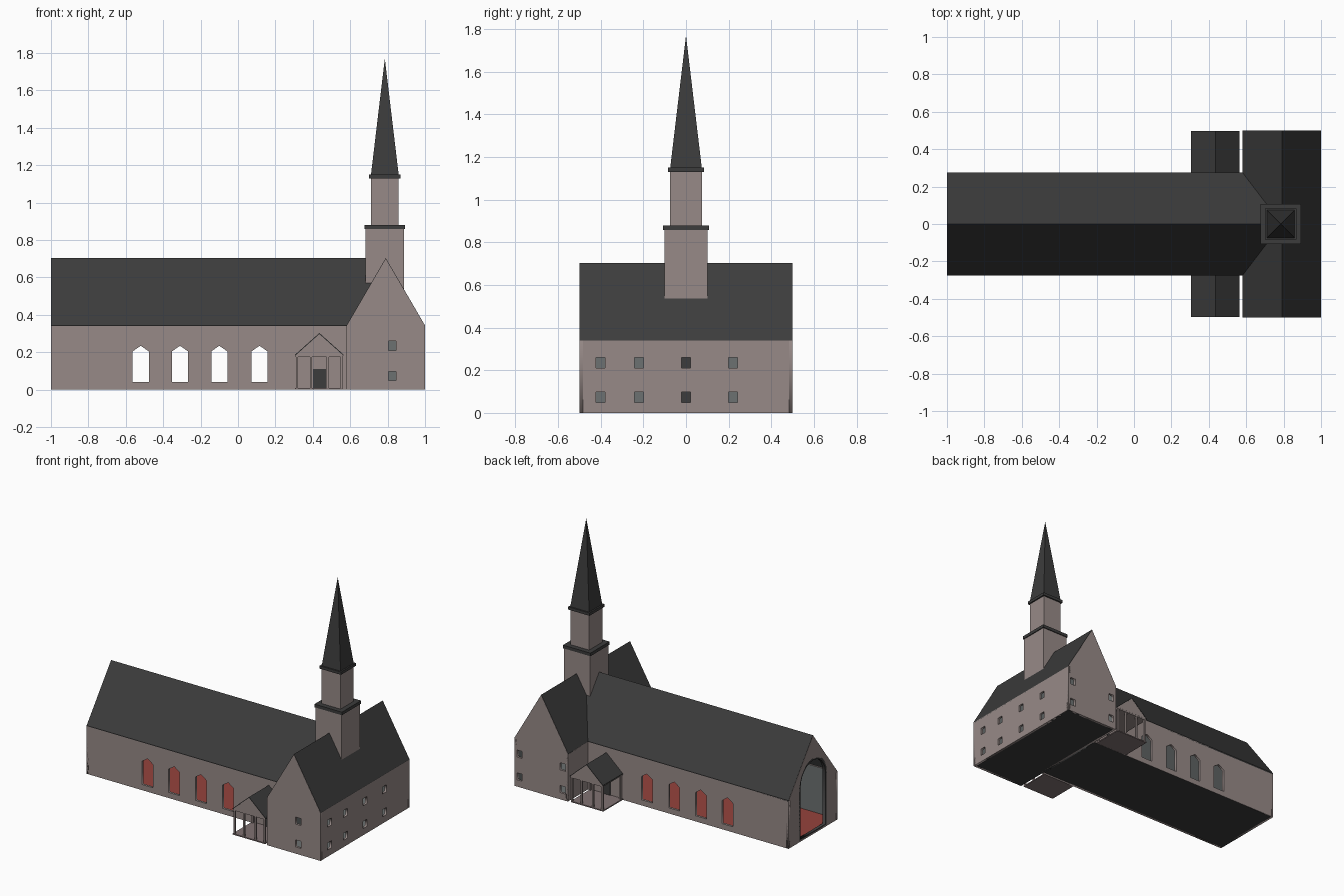
import bpy, bmesh, math
from mathutils import Matrix, Vector

if "Cube" in bpy.data.objects:
    bpy.data.objects.remove(bpy.data.objects["Cube"])


def material(name, rgb):
    m = bpy.data.materials.new(name)
    m.diffuse_color = (*rgb, 1)
    m.use_nodes = True
    m.node_tree.nodes["Principled BSDF"].inputs["Base Color"].default_value = m.diffuse_color
    return m


WALL = material("wall_stone", (0.31, 0.255, 0.245))
ROOF = material("roof_slate", (0.045, 0.045, 0.045))
INNER = material("interior_grey", (0.15, 0.165, 0.165))
RED = material("red_carpet", (0.30, 0.055, 0.045))
SLAB = material("porch_paving", (0.22, 0.17, 0.17))


def finish(name, bm, mats, inner_dir=None):
    bmesh.ops.remove_doubles(bm, verts=bm.verts, dist=1e-5)
    bmesh.ops.recalc_face_normals(bm, faces=bm.faces)
    bm.normal_update()
    if inner_dir is not None:
        for f in bm.faces:
            f.material_index = 1 if f.normal.dot(inner_dir) > 0.5 else 0
    me = bpy.data.meshes.new(name)
    bm.to_mesh(me)
    bm.free()
    for m in mats:
        me.materials.append(m)
    ob = bpy.data.objects.new(name, me)
    bpy.context.collection.objects.link(ob)
    return ob


def panel(name, loops, origin, u, mat=WALL, t=0.016, inner=INNER):
    """Upright wall from an outline plus hole loops in (u, z); outer face at origin."""
    cu = bpy.data.curves.new(name, 'CURVE')
    cu.dimensions, cu.fill_mode, cu.extrude = '2D', 'BOTH', t / 2
    for pts in loops:
        s = cu.splines.new('POLY')
        s.points.add(len(pts) - 1)
        for p, q in zip(s.points, pts):
            p.co = (q[0], q[1], 0, 1)
        s.use_cyclic_u = True
    tmp = bpy.data.objects.new(name + "_outline", cu)
    bpy.context.collection.objects.link(tmp)
    dg = bpy.context.evaluated_depsgraph_get()
    me = bpy.data.meshes.new_from_object(tmp.evaluated_get(dg))
    bpy.data.objects.remove(tmp)
    bm = bmesh.new()
    bm.from_mesh(me)
    u, z = Vector(u), Vector((0, 0, 1))
    n = u.cross(z)
    m = Matrix((u, z, n)).transposed().to_4x4()
    m.translation = Vector(origin) - n * t / 2
    bm.transform(m)
    return finish(name, bm, [mat, inner], -n)


def slab(name, pts, t=0.01, mat=ROOF, under=INNER):
    """Flat plate from its top outline, thickened downwards."""
    bm = bmesh.new()
    f = bm.faces.new([bm.verts.new(p) for p in pts])
    r = bmesh.ops.extrude_face_region(bm, geom=[f], use_keep_orig=True)
    vs = [g for g in r["geom"] if isinstance(g, bmesh.types.BMVert)]
    bmesh.ops.translate(bm, verts=vs, vec=(0, 0, -t))
    return finish(name, bm, [mat, under], Vector((0, 0, -1)))


def box(name, x0, x1, y0, y1, z0, z1, mat=WALL):
    bm = bmesh.new()
    bmesh.ops.create_cube(bm, size=1)
    bm.transform(Matrix.Translation(((x0 + x1) / 2, (y0 + y1) / 2, (z0 + z1) / 2))
                 @ Matrix.Diagonal((x1 - x0, y1 - y0, z1 - z0, 1)))
    return finish(name, bm, [mat])


def rect(cx, cz, w, h):
    return [(cx + a * w / 2, cz + b * h / 2) for a, b in ((-1, -1), (1, -1), (1, 1), (-1, 1))]


def lancet(cx):
    return [(cx - .043, .04), (cx + .043, .04), (cx + .043, .205), (cx, .235), (cx - .043, .205)]


def arch(r, z0, spring):
    return [(-r, z0), (r, z0)] + [(r * math.cos(math.pi * i / 12), spring + r * math.sin(math.pi * i / 12))
                                  for i in range(13)]


def gable(h, z0=0.0, eave=.34, top=.70, c=0.0):
    return [(c - h, z0), (c + h, z0), (c + h, eave), (c, top), (c - h, eave)]


NW, TW, CX = .275, .5, .79
nave_x = [-.52, -.31, -.10, .115]
levels = [.073, .235]

for s, side in ((-1, "south"), (1, "north")):
    d = -s  # direction of the panel's horizontal axis along x
    # nave side wall with lancet windows
    panel(f"nave_wall_{side}", [[(-d, 0), (.58 * d, 0), (.58 * d, .34), (-d, .34)]]
          + [lancet(x * d) for x in nave_x], (0, s * NW, 0), (d, 0, 0))
    # transept gable wall
    wx = [.825] if s < 0 else [.62, .96]
    panel(f"transept_gable_{side}", [gable(.21, c=CX * d)]
          + [rect(x * d, z, .042, .05) for x in wx for z in levels], (0, s * TW, 0), (d, 0, 0))
    # nave roof slope, mitred into the transept
    slab(f"nave_roof_{side}", [(-.999, s * NW, .343), (.58, s * NW, .343), (CX, 0, .704), (-.999, 0, .704)])
    # porch floor, posts, beam, pediment, roof and door
    ya, yb = sorted((s * NW, s * .495))
    box(f"porch_floor_{side}", .305, .56, ya, yb, 0, .008, SLAB)
    for i, x in enumerate((.316, .39, .48, .553)):
        box(f"porch_post_{side}_{i}", x - .006, x + .006, s * .487 - .006, s * .487 + .006, .008, .18)
    for i, x in enumerate((.316, .553)):
        box(f"porch_back_post_{side}_{i}", x - .006, x + .006, s * .285 - .006, s * .285 + .006, .008, .18)
    box(f"porch_beam_{side}", .308, .562, ya, yb, .174, .184)
    panel(f"porch_pediment_{side}", [[(.308 * d, .184), (.562 * d, .184), (.435 * d, .297)]],
          (0, s * .496, 0), (d, 0, 0), t=.22, inner=WALL)
    for k, e in (("west", .305), ("east", .565)):
        slab(f"porch_roof_{side}_{k}", [(e, s * .27, .187), (e, s * .498, .187),
                                        (.435, s * .498, .303), (.435, s * .27, .303)], .006, under=ROOF)
    box(f"porch_door_{side}", .4, .47, s * .277 - .004, s * .277 + .004, .008, .11, ROOF)

# west gable with the big arched opening and its frame
panel("nave_gable_west", [gable(NW), arch(.15, .012, .385)], (-1, 0, 0), (0, -1, 0))
panel("west_arch_frame", [arch(.156, .009, .385), arch(.14, .018, .385)], (-1.0, 0, 0), (0, -1, 0),
      ROOF, .022, ROOF)
# partition closing the nave at the transept
panel("nave_end_partition", [gable(NW - .012, eave=.335, top=.69)], (.575, 0, 0), (0, -1, 0), INNER, .01)

# transept long walls
east = [rect(y, z, .042, .05) for y in (-.4, -.22, 0, .22) for z in levels]
panel("transept_wall_east", [rect(0, .17, 1, .34)] + east, (1, 0, 0), (0, 1, 0))
panel("transept_wall_west", [rect(0, .17, 1, .34)], (.58, 0, 0), (0, -1, 0))
box("inner_door", .597, .602, -.1, .1, .01, .3, ROOF)
for k, e in (("west", .58), ("east", 1.0)):
    slab(f"transept_roof_{k}", [(e, -.499, .343), (e, .499, .343), (CX, .499, .704), (CX, -.499, .704)])

# base plates and carpet
box("nave_base", -.999, .58, -.274, .274, .0, .006, ROOF)
box("transept_base", .58, .999, -.499, .499, .0, .006, ROOF)
box("nave_carpet", -.984, .565, -.259, .259, .006, .012, RED)
box("transept_floor", .597, .984, -.484, .484, .006, .012, INNER)

# tower tiers, cornices and spire
TX = .785
for name, h, z0, z1, mat in (("tower_lower", .102, .53, .858, WALL), ("tower_cornice_lower", .108, .858, .88, ROOF),
                             ("tower_upper", .074, .88, 1.13, WALL), ("tower_cornice_upper", .084, 1.13, 1.15, ROOF)):
    box(name, TX - h, TX + h, -h, h, z0, z1, mat)
bm = bmesh.new()
bmesh.ops.create_cone(bm, cap_ends=True, segments=4, radius1=.074 * math.sqrt(2), radius2=0, depth=.62)
bm.transform(Matrix.Translation((TX, 0, 1.46)) @ Matrix.Rotation(math.pi / 4, 4, 'Z'))
finish("spire", bm, [ROOF])
